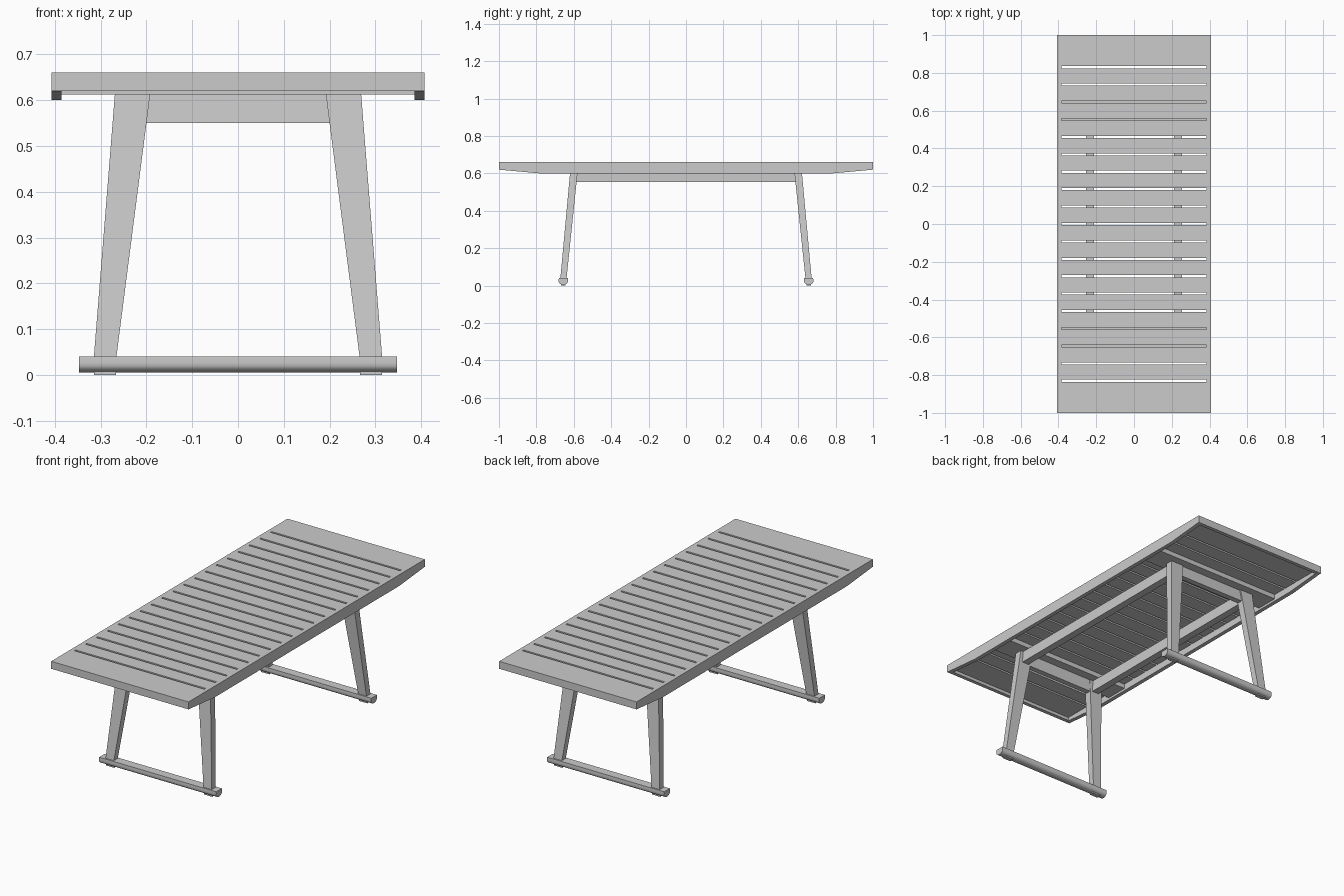
import bpy, bmesh, math

if "Cube" in bpy.data.objects:
    bpy.data.objects.remove(bpy.data.objects["Cube"])


def finish(name, bm):
    bmesh.ops.recalc_face_normals(bm, faces=bm.faces)
    me = bpy.data.meshes.new(name)
    bm.to_mesh(me)
    bm.free()
    ob = bpy.data.objects.new(name, me)
    bpy.context.collection.objects.link(ob)
    return ob


def loft(name, a, b):
    """Solid between two matching rings of points."""
    bm = bmesh.new()
    va = [bm.verts.new(p) for p in a]
    vb = [bm.verts.new(p) for p in b]
    n = len(va)
    bm.faces.new(va)
    bm.faces.new(vb[::-1])
    for i in range(n):
        j = (i + 1) % n
        bm.faces.new((va[i], va[j], vb[j], vb[i]))
    return finish(name, bm)


def rect(x0, x1, y0, y1, z):
    return [(x0, y0, z), (x1, y0, z), (x1, y1, z), (x0, y1, z)]


def box(name, x0, x1, y0, y1, z0, z1):
    return loft(name, rect(x0, x1, y0, y1, z0), rect(x0, x1, y0, y1, z1))


TOP, SLAT_Z, W, INNER = 0.66, 0.637, 0.407, 0.385
GAP, COUNT, EDGE = 0.011, 18, 0.83
pitch = 2 * EDGE / COUNT

# slats
for i in range(COUNT):
    y = -EDGE + i * pitch
    box(f"slat_{i + 1}", -INNER, INNER, y + GAP / 2, y + pitch - GAP / 2, SLAT_Z, TOP)

# side rails with tapered ends, and long aprons between the legs
rail = [(-1, TOP), (-1, 0.62), (-0.78, 0.60), (0.78, 0.60), (1, 0.62), (1, TOP)]
for s, side in ((-1, "left"), (1, "right")):
    loft(f"{side}_side_rail", [(s * INNER, y, z) for y, z in rail],
         [(s * W, y, z) for y, z in rail])
    xa, xb = sorted((s * 0.213, s * 0.253))
    loft(f"{side}_long_apron", rect(xa, xb, -0.588, 0.588, 0.553),
         rect(xa, xb, -0.583, 0.583, 0.612))

# foot bar section: flat top, rounded underside
foot = [(-0.024, 0.04), (0.024, 0.04), (0.025, 0.026)]
foot += [(0.025 * math.cos(t), 0.024 - 0.019 * math.sin(t))
         for t in [math.pi * k / 12 for k in range(1, 12)]]
foot += [(-0.025, 0.026)]

for e, end in ((-1, "front"), (1, "back")):
    def span(a, b):
        return sorted((e * a, e * b))

    # end board, end rail and cross batten
    box(f"{end}_end_board", -INNER, INNER, *span(EDGE + GAP / 2, 0.98), SLAT_Z, TOP)
    box(f"{end}_end_rail", -INNER, INNER, *span(0.98, 1.0), 0.62, TOP)
    box(f"{end}_cross_batten", -INNER, INNER, *span(0.535, 0.66), 0.612, SLAT_Z)

    # short apron leaning with the legs
    loft(f"{end}_short_apron", rect(-0.203, 0.203, *span(0.587, 0.617), 0.55),
         rect(-0.195, 0.195, *span(0.582, 0.612), 0.612))

    # foot bar
    bar = loft(f"{end}_foot_bar", [(-0.347, e * 0.656 + y, z) for y, z in foot],
               [(0.347, e * 0.656 + y, z) for y, z in foot])
    bpy.context.view_layer.objects.active = bar
    bpy.ops.object.select_all(action='DESELECT')
    bar.select_set(True)
    bpy.ops.object.shade_smooth_by_angle(angle=math.radians(35))

    # splayed tapered legs and floor pads
    for s, side in ((-1, "left"), (1, "right")):
        top_x = sorted((s * 0.192, s * 0.269))
        low_x = sorted((s * 0.266, s * 0.315))
        loft(f"{end}_{side}_leg", rect(*low_x, *span(0.639, 0.672), 0.036),
             rect(*top_x, *span(0.579, 0.619), 0.612))
        box(f"{end}_{side}_pad", *low_x, *span(0.644, 0.668), 0.0, 0.009)
